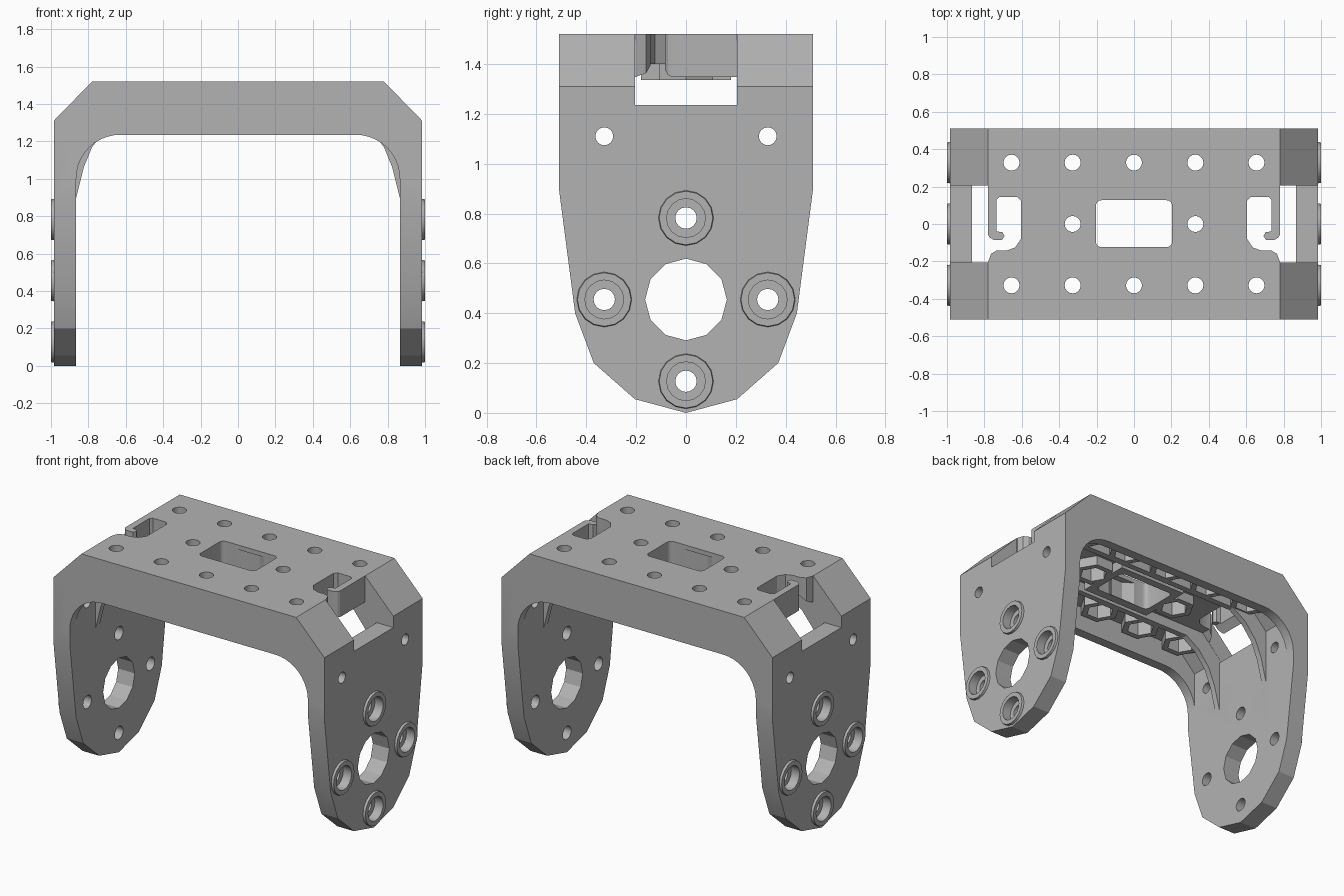
import bpy, bmesh, math
from mathutils import Vector

if "Cube" in bpy.data.objects:
    bpy.data.objects.remove(bpy.data.objects["Cube"])

grey = bpy.data.materials.new("bracket grey")
grey.diffuse_color = (0.45, 0.45, 0.45, 1)
grey.use_nodes = True
grey.node_tree.nodes["Principled BSDF"].inputs["Base Color"].default_value = grey.diffuse_color


def prism(name, pts, axis, a, b):
    """Extrude a 2D outline along an axis: x uses (y,z), y uses (x,z), z uses (x,y)."""
    place = {'x': lambda p, t: (t, p[0], p[1]),
             'y': lambda p, t: (p[0], t, p[1]),
             'z': lambda p, t: (p[0], p[1], t)}[axis]
    bm = bmesh.new()
    lo = [bm.verts.new(place(p, a)) for p in pts]
    hi = [bm.verts.new(place(p, b)) for p in pts]
    n = len(pts)
    bm.faces.new(lo)
    bm.faces.new(hi)
    for i in range(n):
        bm.faces.new((lo[i], lo[(i + 1) % n], hi[(i + 1) % n], hi[i]))
    bmesh.ops.recalc_face_normals(bm, faces=bm.faces)
    me = bpy.data.meshes.new(name)
    bm.to_mesh(me)
    bm.free()
    ob = bpy.data.objects.new(name, me)
    bpy.context.collection.objects.link(ob)
    me.materials.append(grey)
    return ob


def ngon(cx, cy, r, n, turn=0.0):
    return [(cx + r * math.cos(turn + math.tau * i / n),
             cy + r * math.sin(turn + math.tau * i / n)) for i in range(n)]


def rect(x0, x1, y0, y1, r=0.0):
    if r == 0:
        return [(x0, y0), (x1, y0), (x1, y1), (x0, y1)]
    out = []
    for cx, cy, q in ((x1 - r, y1 - r, 0), (x0 + r, y1 - r, 1), (x0 + r, y0 + r, 2), (x1 - r, y0 + r, 3)):
        for k in range(5):
            t = (q + k / 4) * math.pi / 2
            out.append((cx + r * math.cos(t), cy + r * math.sin(t)))
    return out


def combine(ob, tool, op):
    m = ob.modifiers.new(op, 'BOOLEAN')
    m.operation, m.object, m.solver = op, tool, 'EXACT'
    bpy.context.view_layer.objects.active = ob
    bpy.ops.object.modifier_apply(modifier=m.name)
    bpy.data.objects.remove(tool)


def add(*args):
    combine(body, prism("added_piece", *args), 'UNION')


def cut(*args):
    combine(body, prism("cutter", *args), 'DIFFERENCE')


def mirrored(half):
    """Close a right-hand outline with its left-hand copy."""
    return half + [(-x, z) for x, z in reversed(half)]


# Thin U-shaped shell
outer = [(0.985, 0), (0.985, 1.31), (0.78, 1.52)]
body = prism("bracket_body", mirrored([(0.73, 1.40), (0.865, 1.26), (0.865, 0)] + outer), 'y', -0.51, 0.51)

# Front and back rim walls with a rounded inner corner
arc = [(0.63 + 0.235 * math.cos(t), 1.0 + 0.235 * math.sin(t))
       for t in [math.pi / 2 * (1 - k / 10) for k in range(11)]]
for s in (-1, 1):
    rim = mirrored(arc + [(0.90, 1.0), (0.90, 1.34), (0.76, 1.48)])
    add(rim, 'y', s * 0.445, s * 0.51)

# Long ribs ending in tapered gussets on the legs
rib = mirrored([(0.60, 1.335), (0.70, 1.27), (0.78, 1.17), (0.825, 1.06), (0.865, 0.90),
                (0.90, 0.90), (0.90, 1.29), (0.75, 1.45)])
for s in (-1, 1):
    add(rib, 'y', s * 0.206, s * 0.245)

# Hexagonal nut bosses and the window frame under the top plate
mounts = [(x, y) for y in (-0.328, 0.328) for x in (-0.655, -0.328, 0, 0.328, 0.655)]
mounts += [(-0.328, 0), (0.328, 0)]
for x, y in mounts:
    add(ngon(x, y, 0.125, 6), 'z', 1.335, 1.44)
add(rect(-0.25, 0.25, -0.18, 0.18), 'z', 1.335, 1.44)

# Rounded leg outline seen from the side
half = [(0.205, 0.055), (0.37, 0.20), (0.445, 0.40), (0.51, 0.90), (0.51, 1.60)]
leg = [(0, 0)] + half + [(-y, z) for y, z in reversed(half)]
combine(body, prism("leg_outline", leg, 'x', -1.2, 1.2), 'INTERSECT')

# Raised collars around the leg screws
screws = [(0, 0.782), (-0.328, 0.455), (0.328, 0.455), (0, 0.127)]
for s in (-1, 1):
    for y, z in screws:
        collar = prism("screw_collar", ngon(y, z, 0.117, 16), 'x', s * 0.95, s * 1.0)
        for v in collar.data.vertices:      # chamfer the outer edge
            if abs(v.co.x) > 0.99:
                c = Vector((v.co.x, y, z))
                v.co = c + (v.co - c) * 0.92
        combine(body, collar, 'UNION')

# Screw holes with counterbores
for y, z in screws:
    cut(ngon(y, z, 0.043, 16), 'x', -1.2, 1.2)
    for s in (-1, 1):
        cut(ngon(y, z, 0.078, 16), 'x', s * 0.94, s * 1.2)

# Large shaft hole and small upper holes through both legs
cut(ngon(0, 0.455, 0.164, 12), 'x', -1.2, 1.2)
for y in (-0.328, 0.328):
    cut(ngon(y, 1.11, 0.036, 16), 'x', -1.2, 1.2)

# Nut pockets and screw holes in the top plate
for x, y in mounts:
    cut(ngon(x, y, 0.085, 6), 'z', 1.2, 1.45)
    cut(ngon(x, y, 0.043, 16), 'z', 1.2, 1.6)

# Centre window with a shallow bulge on its long sides
cut(rect(-0.204, 0.204, -0.124, 0.127, 0.03), 'z', 1.2, 1.6)
cut([(-0.11, -0.12), (-0.04, -0.165), (0.04, -0.165), (0.11, -0.12),
     (0.11, 0.12), (0.04, 0.165), (-0.04, 0.165), (-0.11, 0.12)], 'z', 1.34, 1.49)

# Corner slots and the hooked strap cutouts
hook = [(0.605, 0.125), (0.625, 0.145), (0.72, 0.145), (0.735, 0.13), (0.735, -0.04),
        (0.705, -0.043), (0.692, -0.063), (0.705, -0.085), (0.75, -0.085), (0.772, -0.072),
        (0.79, -0.04), (0.79, -0.204), (0.779, -0.20), (0.765, -0.16), (0.735, -0.142),
        (0.68, -0.142), (0.635, -0.125), (0.605, -0.08)]
for s in (-1, 1):
    cut(rect(min(s * 0.78, s * 1.2), max(s * 0.78, s * 1.2), -0.205, 0.205), 'z', 1.235, 1.7)
    cut([(s * x, y) for x, y in hook], 'z', 1.2, 1.7)

# Smooth only the gentle curves
bpy.ops.object.select_all(action='DESELECT')
body.select_set(True)
bpy.context.view_layer.objects.active = body
bpy.ops.object.shade_smooth_by_angle(angle=math.radians(25))
